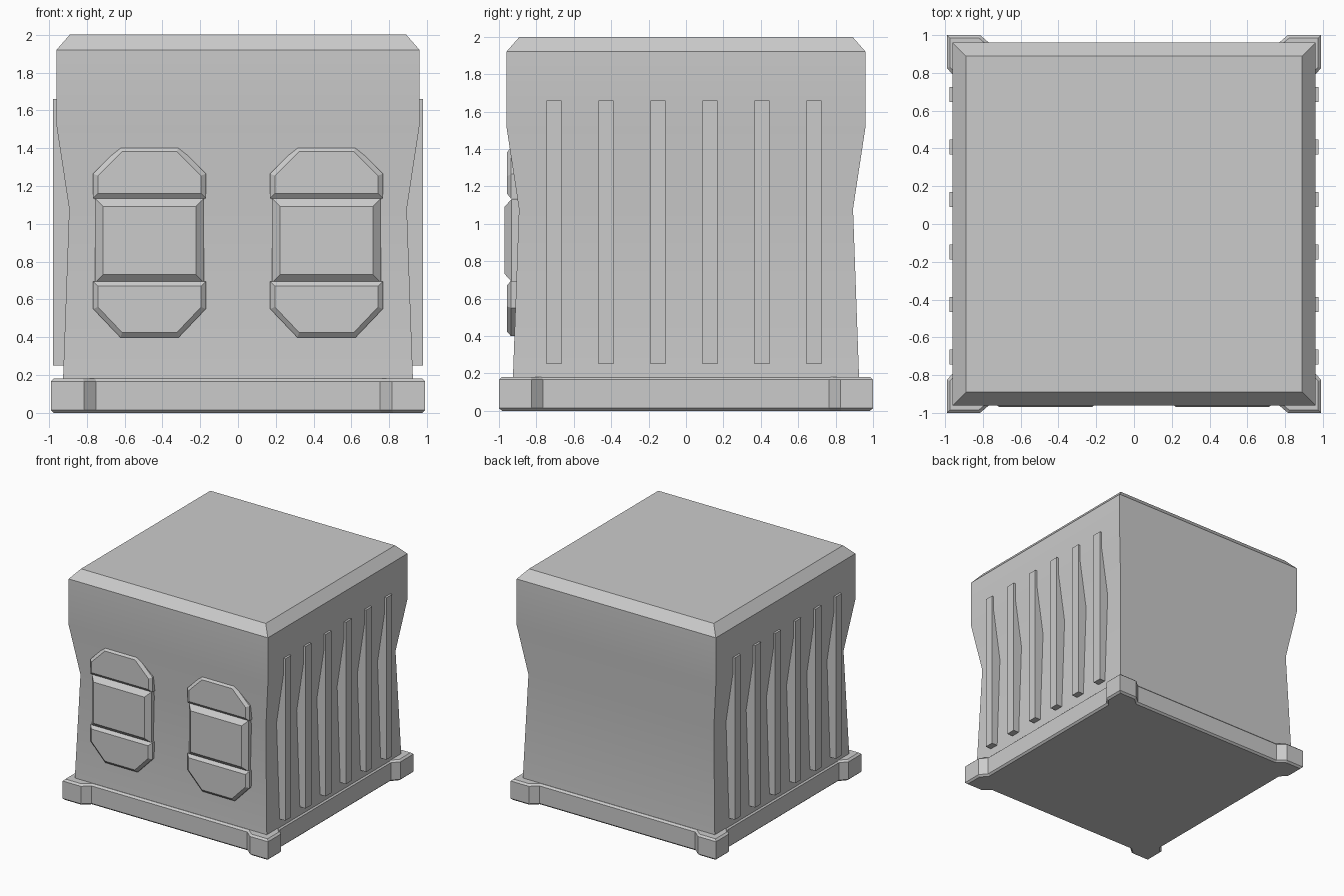
import bpy, bmesh, math
from mathutils import Vector

if "Cube" in bpy.data.objects:
    bpy.data.objects.remove(bpy.data.objects["Cube"])


def finish(bm, name):
    bmesh.ops.recalc_face_normals(bm, faces=bm.faces[:])
    me = bpy.data.meshes.new(name)
    bm.to_mesh(me)
    bm.free()
    ob = bpy.data.objects.new(name, me)
    bpy.context.collection.objects.link(ob)
    return ob


def prism(name, pts, direction, length, inset, rise, both=False):
    """Extrude an outline, then chamfer its far cap (and near cap) by insetting."""
    bm = bmesh.new()
    start = bm.faces.new([bm.verts.new(p) for p in pts])
    ext = bmesh.ops.extrude_face_region(bm, geom=[start], use_keep_orig=True)["geom"]
    verts = [g for g in ext if isinstance(g, bmesh.types.BMVert)]
    end = next(g for g in ext if isinstance(g, bmesh.types.BMFace))
    bmesh.ops.translate(bm, verts=verts, vec=Vector(direction) * length)
    bmesh.ops.recalc_face_normals(bm, faces=bm.faces[:])
    bmesh.ops.inset_individual(bm, faces=[end, start] if both else [end],
                               thickness=inset, depth=rise, use_even_offset=True)
    return finish(bm, name)


# Pinched square body with chamfered top
bm = bmesh.new()
rings = []
for z, h in [(0.1, 0.928), (1.08, 0.893), (1.52, 0.96), (1.92, 0.96), (2.0, 0.89)]:
    rings.append([bm.verts.new((sx * h, sy * h, z))
                  for sx, sy in [(-1, -1), (1, -1), (1, 1), (-1, 1)]])
for a, b in zip(rings, rings[1:]):
    for i in range(4):
        j = (i + 1) % 4
        bm.faces.new([a[i], a[j], b[j], b[i]])
bm.faces.new(rings[0])
bm.faces.new(rings[-1])
body = finish(bm, "body")
bpy.context.view_layer.objects.active = body
body.select_set(True)
bpy.ops.object.shade_smooth_by_angle(angle=math.radians(30))

# Plinth with projecting corner blocks
corner = [(0.937, 0.765), (0.99, 0.825), (0.99, 1.0), (0.815, 1.0), (0.75, 0.945)]
outline = []
for sx, sy in [(1, 1), (-1, 1), (-1, -1), (1, -1)]:
    quarter = [(sx * x, sy * y, 0.015) for x, y in corner]
    outline += quarter if sx * sy > 0 else quarter[::-1]
prism("plinth", outline, (0, 0, 1), 0.152, 0.016, 0.015, both=True)

# Vertical ribs on both sides
for s in (-1, 1):
    for i in range(6):
        y = -0.705 + i * 0.278
        pts = [(s * 0.85, y + dy, z)
               for dy, z in [(-0.04, 0.25), (0.04, 0.25), (0.04, 1.66), (-0.04, 1.66)]]
        bm = bmesh.new()
        f = bm.faces.new([bm.verts.new(p) for p in pts])
        g = bmesh.ops.extrude_face_region(bm, geom=[f], use_keep_orig=True)["geom"]
        bmesh.ops.translate(bm, verts=[v for v in g if isinstance(v, bmesh.types.BMVert)],
                            vec=(s * 0.128, 0, 0))
        finish(bm, "side_rib")

# Two front panels: upper cap, centre plate, lower cap
upper = [(-0.298, 1.135), (0.298, 1.135), (0.298, 1.265),
         (0.155, 1.408), (-0.155, 1.408), (-0.298, 1.265)]
plate = [(-0.287, 0.69), (0.287, 0.69), (0.287, 1.133), (-0.287, 1.133)]
lower = [(-0.298, 0.55), (-0.155, 0.40), (0.155, 0.40),
         (0.298, 0.55), (0.298, 0.695), (-0.298, 0.695)]
for cx in (-0.468, 0.468):
    for name, shape, y, inset, rise in [("panel_upper_cap", upper, 0.936, 0.025, 0.02),
                                        ("panel_plate", plate, 0.932, 0.042, 0.038),
                                        ("panel_lower_cap", lower, 0.936, 0.025, 0.022)]:
        prism(name, [(cx + x, -0.86, z) for x, z in shape],
              (0, -1, 0), y - 0.86, inset, rise)
